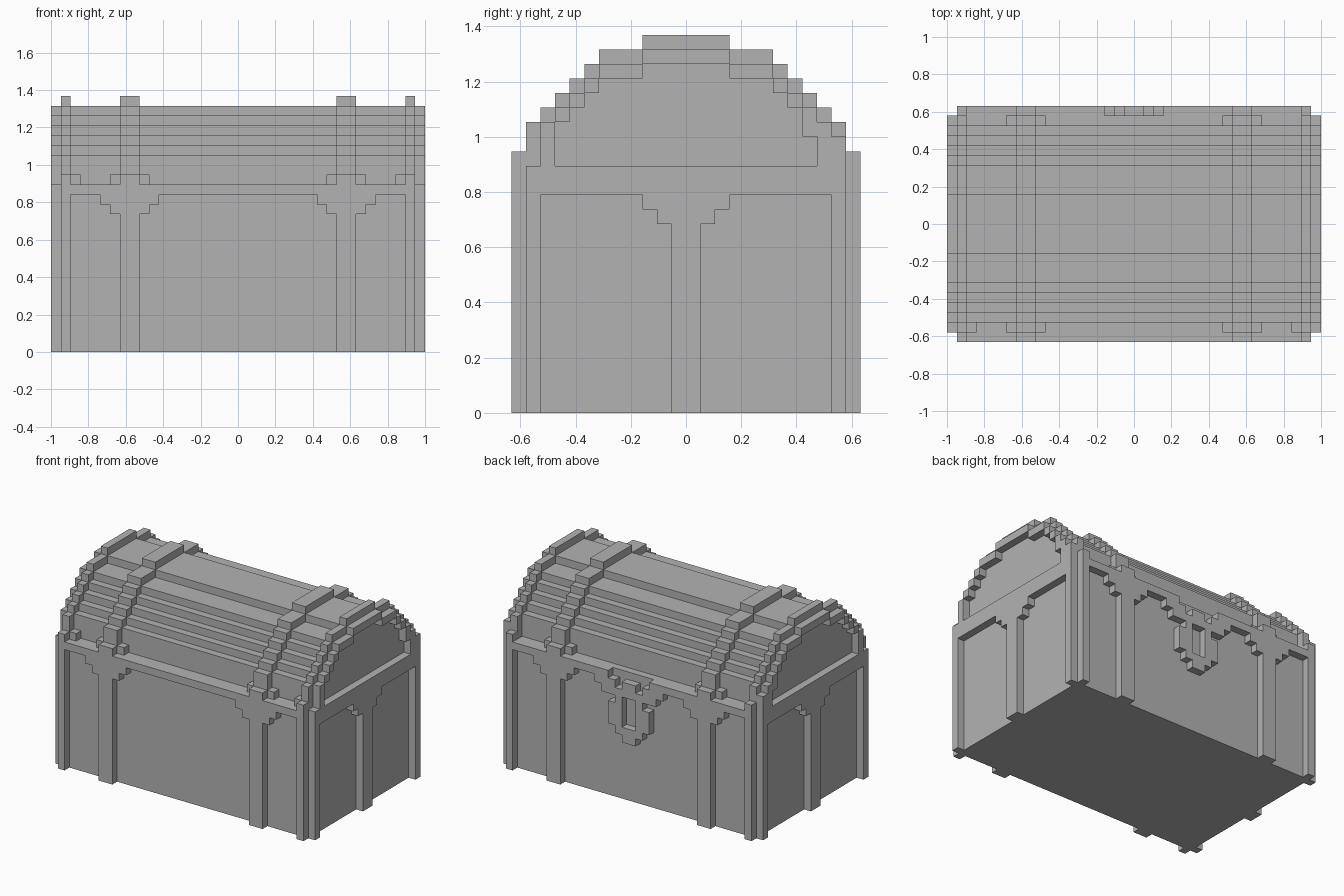
import bpy, bmesh

cube = bpy.data.objects.get("Cube")
if cube:
    bpy.data.objects.remove(cube, do_unlink=True)

U = 1 / 19          # one block
RIM, BASE = 17, 0   # rim top and ground, in blocks

grey = bpy.data.materials.new("plain_grey")
grey.use_nodes = True
colour = (0.45, 0.45, 0.45, 1)
grey.diffuse_color = colour
grey.node_tree.nodes["Principled BSDF"].inputs["Base Color"].default_value = colour


def make(name, boxes):
    """One object from boxes given as (x0, x1, y0, y1, z0, z1) in blocks."""
    bm = bmesh.new()
    for b in boxes:
        verts = bmesh.ops.create_cube(bm, size=1)["verts"]
        for v in verts:
            v.co = [U * (b[2 * i] if v.co[i] < 0 else b[2 * i + 1]) for i in range(3)]
    bmesh.ops.recalc_face_normals(bm, faces=bm.faces)
    finish(name, bm)


def finish(name, bm):
    mesh = bpy.data.meshes.new(name)
    bm.to_mesh(mesh)
    bm.free()
    mesh.materials.append(grey)
    bpy.context.collection.objects.link(bpy.data.objects.new(name, mesh))


def flip(boxes, x=True, y=True):
    """Repeat boxes mirrored across x and/or y."""
    out = list(boxes)
    if x:
        out += [(-b[1], -b[0]) + tuple(b[2:]) for b in out]
    if y:
        out += [tuple(b[:2]) + (-b[3], -b[2]) + tuple(b[4:]) for b in out]
    return out


def vault(name, steps, x0, x1):
    """Solid stepped arch extruded along x; steps are (half width, top)."""
    half, z = [], RIM
    for w, top in steps:
        half += [(w, z), (w, top)]
        z = top
    outline = half + [(-y, h) for y, h in reversed(half)]
    bm = bmesh.new()
    face = bm.faces.new([bm.verts.new((x0 * U, y * U, h * U)) for y, h in outline])
    new = bmesh.ops.extrude_face_region(bm, geom=[face])["geom"]
    bmesh.ops.translate(bm, vec=((x1 - x0) * U, 0, 0),
                        verts=[g for g in new if isinstance(g, bmesh.types.BMVert)])
    bmesh.ops.recalc_face_normals(bm, faces=bm.faces)
    finish(name, bm)


# Body and rim
make("body", [(-18, 18, -11, 11, BASE, RIM)])
make("rim_sides", flip([(18, 19, -11, 11, 15, RIM)], y=False))
make("rim_front", [(-18, 18, -12, -11, 16, RIM)])
make("rim_back", flip([(3, 18, 11, 12, 16, RIM)], y=False))

# Corner posts, leaving the outermost corner open
make("corner_posts", flip([(17, 18, 11, 12, BASE, 16), (18, 19, 10, 11, BASE, 15)]))

# Long side posts with stepped brackets
make("long_side_posts", flip([(10 - i, 12 + i, 11, 12, z0, z1)
                              for i, z0, z1 in ((0, BASE, 14), (1, 14, 15), (2, 15, 16))]))

# Short side posts with stepped brackets
make("short_side_posts", flip([(18, 19, -w, w, z0, z1)
                               for w, z0, z1 in ((1, BASE, 13), (2, 13, 14), (3, 14, 15))],
                              y=False))

# Lid with stepped curve
lid = [(10, 20), (9, 21), (8, 22), (7, 23), (6, 24), (3, 25)]
band = [(w + 1, t) for w, t in lid[:4]] + [(7, 24), (6, 25), (3, 26)]
vault("lid", lid, -17, 17)
for side, s in (("left", 1), ("right", -1)):
    vault("lid_band_" + side, band, *sorted((10 * s, 12 * s)))
    vault("lid_end_band_" + side, band, *sorted((17 * s, 18 * s)))

# Stepped arch edging on both lid ends
edging, z = [], RIM
for i, (w, top) in enumerate(lid):
    inner = (9, 8, 7, 6, 3, 0)[i]
    edging.append((18, 19, inner, w, z, top))
    z = top
make("lid_end_edging", flip(edging))

# Feet of the lid bands
make("band_feet", flip([(9, 13, 10, 11, RIM, 18), (10, 12, 11, 12, RIM, 18),
                        (17, 18, 11, 12, RIM, 18)]))
make("front_corner_feet", flip([(16, 17, -11, -10, RIM, 18)], y=False))
make("back_corner_blocks", flip([(18, 19, 10, 11, RIM, 19), (18, 19, 8, 9, 19, 20)],
                                y=False))

# Lock plate with keyhole: (inner x, outer x, bottom, top)
rows = [(2, 5, 15, 16), (0, 1, 14, 16), (1, 4, 14, 15), (1, 2, 13, 14),
        (1, 3, 10, 13), (0, 2, 9, 10), (0, 1, 8, 9)]
make("lock", flip([(a, b, 11, 12, z0, z1) for a, b, z0, z1 in rows], y=False))
